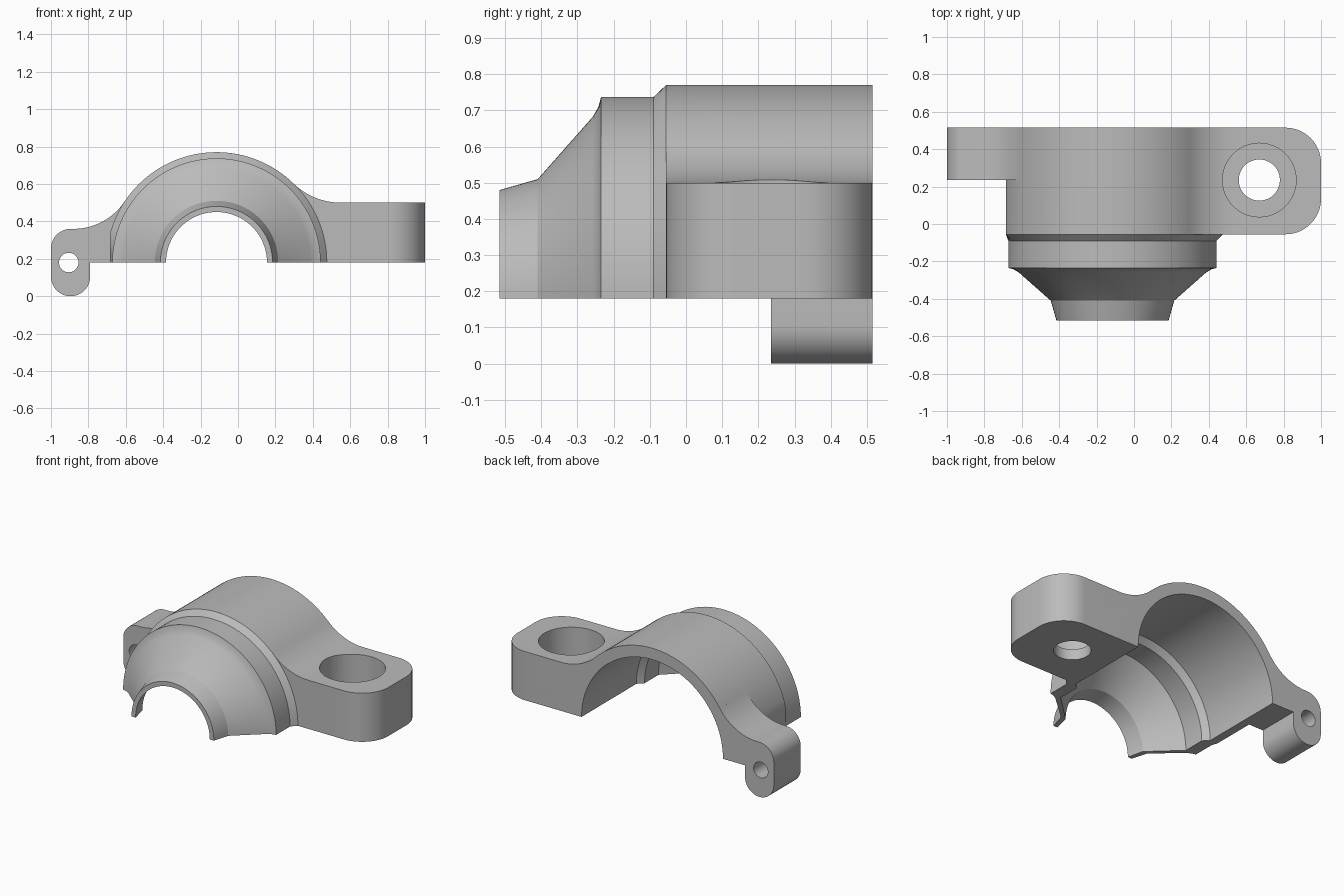
import bpy, bmesh, math
from math import cos, sin, pi, radians
from mathutils import Matrix

cube = bpy.data.objects.get("Cube")
if cube:
    bpy.data.objects.remove(cube, do_unlink=True)

CX, CZ = -0.115, 0.18        # axis of the half bore
R_OUT, R_BORE = 0.59, 0.515
Y_MID, Y_LUG, Y_BACK = -0.055, 0.235, 0.515
X_FLAT = -0.685              # flat trimmed on the low side of the arch
SEG = 64

metal = bpy.data.materials.new("plain grey")
metal.use_nodes = True
grey = (0.5, 0.5, 0.5, 1)
metal.diffuse_color = grey
metal.node_tree.nodes["Principled BSDF"].inputs["Base Color"].default_value = grey


def arc(cx, cz, r, a, b, n):
    """Points on an arc between two angles in degrees."""
    steps = [radians(a + (b - a) * i / n) for i in range(n + 1)]
    return [(cx + r * cos(t), cz + r * sin(t)) for t in steps]


def trimmed(points):
    return [(max(x, X_FLAT), z) for x, z in points]


def make_object(name, bm):
    bmesh.ops.recalc_face_normals(bm, faces=bm.faces)
    mesh = bpy.data.meshes.new(name)
    bm.to_mesh(mesh)
    bm.free()
    mesh.materials.append(metal)
    ob = bpy.data.objects.new(name, mesh)
    bpy.context.collection.objects.link(ob)
    return ob


def prism(outline, y0, y1):
    """Extrude an x-z outline along y."""
    bm = bmesh.new()
    face = bm.faces.new([bm.verts.new((x, y0, z)) for x, z in outline])
    new = bmesh.ops.extrude_face_region(bm, geom=[face])["geom"]
    bmesh.ops.translate(bm, vec=(0, y1 - y0, 0),
                        verts=[v for v in new if isinstance(v, bmesh.types.BMVert)])
    return bm


def half_revolve(profile):
    """Sweep a closed (y, radius) profile over the upper half turn."""
    bm = bmesh.new()
    rings = []
    for y, r in profile:
        pts = trimmed(arc(CX, CZ, r, 0, 180, SEG))
        rings.append([bm.verts.new((x, y, z)) for x, z in pts])
    for a, b in zip(rings, rings[1:] + rings[:1]):
        for i in range(SEG):
            bm.faces.new((a[i], a[i + 1], b[i + 1], b[i]))
    for end in (0, SEG):
        bm.faces.new([ring[end] for ring in rings])
    return bm


def cylinder(name, r, length, centre, along_y=False):
    bm = bmesh.new()
    rot = Matrix.Rotation(pi / 2, 4, "X") if along_y else Matrix()
    bmesh.ops.create_cone(bm, cap_ends=True, segments=48, radius1=r, radius2=r,
                          depth=length, matrix=Matrix.Translation(centre) @ rot)
    return make_object(name, bm)


def combine(target, other, operation):
    bpy.context.view_layer.objects.active = target
    mod = target.modifiers.new(operation.lower(), "BOOLEAN")
    mod.operation = operation
    mod.solver = "EXACT"
    mod.object = other
    bpy.ops.object.modifier_apply(modifier=mod.name)
    bpy.data.objects.remove(other, do_unlink=True)


# Arch with the bolt flange blended into its side
blend = math.degrees(math.atan2(0.684, 0.665))
outline = [(1, CZ), (1, 0.5)]
outline += arc(0.55, 0.864, 0.364, -90, blend - 180, 16)
outline += trimmed(arc(CX, CZ, R_OUT, blend, 180, 48)[1:])
outline += arc(CX, CZ, R_BORE, 180, 0, SEG)
bm = prism(outline, Y_MID, Y_BACK)
corners = [e for e in bm.edges
           if all(v.co.x > 0.99 for v in e.verts)
           and abs(e.verts[0].co.z - e.verts[1].co.z) > 0.1]
bmesh.ops.bevel(bm, geom=corners, offset=0.19, offset_type="OFFSET",
                segments=14, profile=0.5, affect="EDGES")
body = make_object("bearing_cap", bm)

# Hinge lug with its concave blend into the arch
outline = arc(-0.88, 0.6886, 0.3286, -33.6, -90, 16)
outline += arc(-0.895, 0.255, 0.105, 90, 180, 12)
outline += arc(-0.895, 0.105, 0.105, 180, 360, 24)
outline += [(-0.79, CZ), (-0.66, CZ), (-0.59, 0.5)]
lug = make_object("hinge_lug", prism(outline, Y_LUG, Y_BACK))

# Collar, cone and nozzle shell at the front
shell = make_object("nozzle_shell", half_revolve([
    (Y_MID, R_OUT), (-0.09, 0.557), (-0.235, 0.557), (-0.242, 0.53),
    (-0.258, 0.502), (-0.41, 0.33), (-0.515, 0.3), (-0.515, 0.27),
    (-0.41, 0.295), (-0.235, 0.48), (-0.09, 0.48), (Y_MID, R_BORE)]))

combine(body, lug, "UNION")
combine(body, shell, "UNION")

# Counterbored bolt hole and hinge pin hole
combine(body, cylinder("counterbore", 0.197, 0.5, (0.67, Y_LUG, 0.5)), "DIFFERENCE")
combine(body, cylinder("bolt_hole", 0.11, 1, (0.67, Y_LUG, 0.3)), "DIFFERENCE")
combine(body, cylinder("pin_hole", 0.052, 0.6, (-0.905, 0.375, CZ), True), "DIFFERENCE")

bpy.ops.object.select_all(action="DESELECT")
body.select_set(True)
bpy.context.view_layer.objects.active = body
bpy.ops.object.shade_smooth_by_angle(angle=radians(25))
